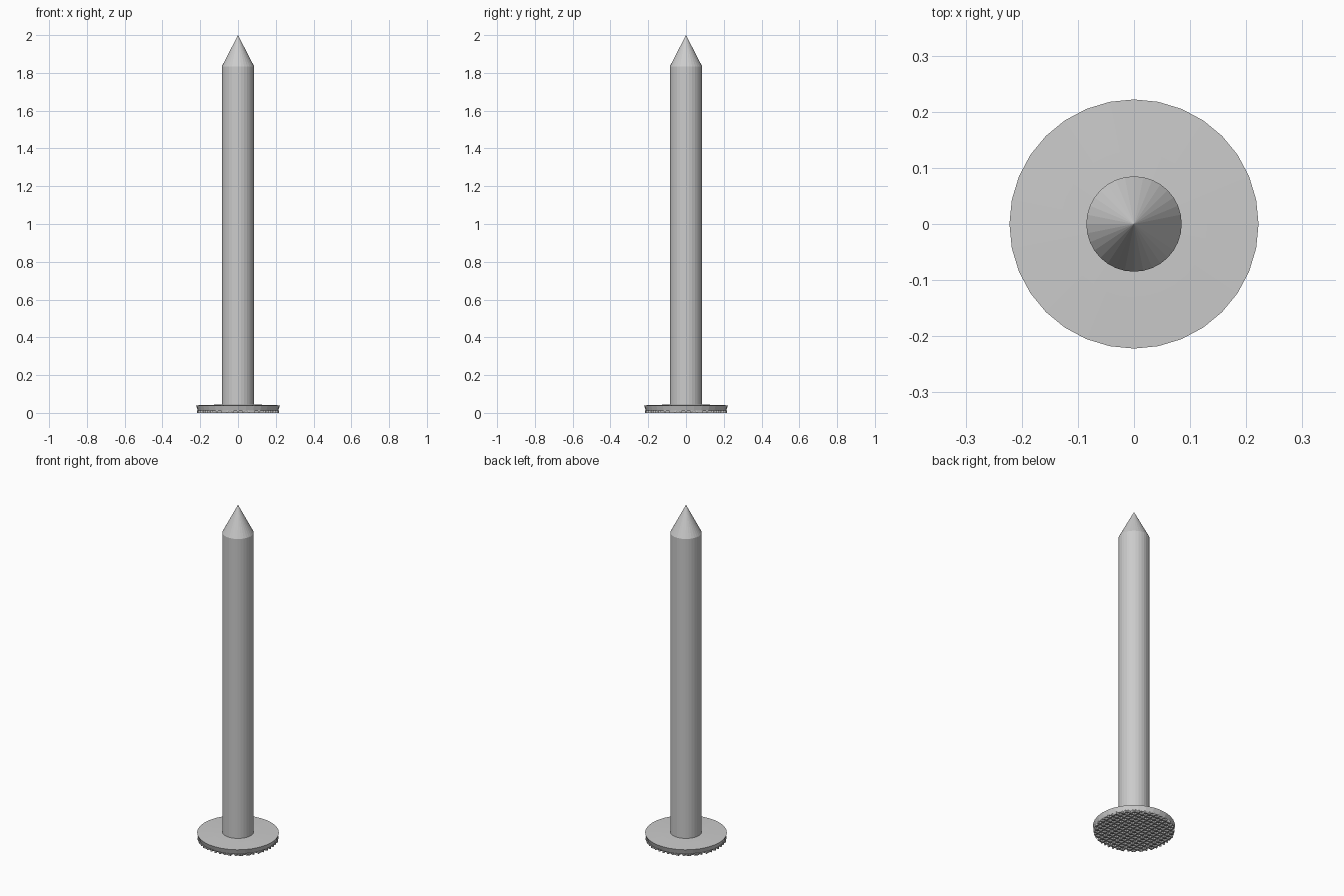
import bpy, bmesh, math

if "Cube" in bpy.data.objects:
    bpy.data.objects.remove(bpy.data.objects["Cube"])

SIDES = 32
GRIP_R, GRIP_TOP = 0.212, 0.010


def make_object(name, bm):
    bmesh.ops.recalc_face_normals(bm, faces=bm.faces)
    mesh = bpy.data.meshes.new(name)
    bm.to_mesh(mesh)
    bm.free()
    obj = bpy.data.objects.new(name, mesh)
    bpy.context.collection.objects.link(obj)
    return obj


def lathe(name, profile):
    """Spin an (r, z) profile around z; both ends lie on the axis."""
    bm = bmesh.new()
    rings = []
    for r, z in profile:
        if r == 0:
            rings.append([bm.verts.new((0, 0, z))] * SIDES)
        else:
            rings.append([bm.verts.new((r * math.cos(a), r * math.sin(a), z))
                          for a in (math.tau * i / SIDES for i in range(SIDES))])
    for lo, hi in zip(rings, rings[1:]):
        for i in range(SIDES):
            j = (i + 1) % SIDES
            bm.faces.new(list(dict.fromkeys((lo[i], lo[j], hi[j], hi[i]))))
    return make_object(name, bm)


# Head, shank and point in one continuous profile
lathe("nail_body", [(0, GRIP_TOP), (GRIP_R, GRIP_TOP), (0.222, 0.04),
                    (0.13, 0.043), (0.085, 0.044), (0.085, 1.835), (0, 2.0)])

# Raised waffle grid on the striking face, each rib trimmed to the disc
pitch, width = 0.028, 0.012
bm = bmesh.new()
for axis in (0, 1):
    for k in range(-7, 8):
        offset = k * pitch
        length = 2 * math.sqrt((GRIP_R + 0.004) ** 2 - offset ** 2)
        verts = bmesh.ops.create_cube(bm, size=1)["verts"]
        for v in verts:
            taper = 0.6 if v.co.z < 0 else 1.0
            along, across = v.co.x * length, v.co.y * width * taper + offset
            z = 0.0 if v.co.z < 0 else GRIP_TOP + 0.002
            v.co = (along, across, z) if axis == 0 else (across, along, z)
make_object("head_grip_pattern", bm)
